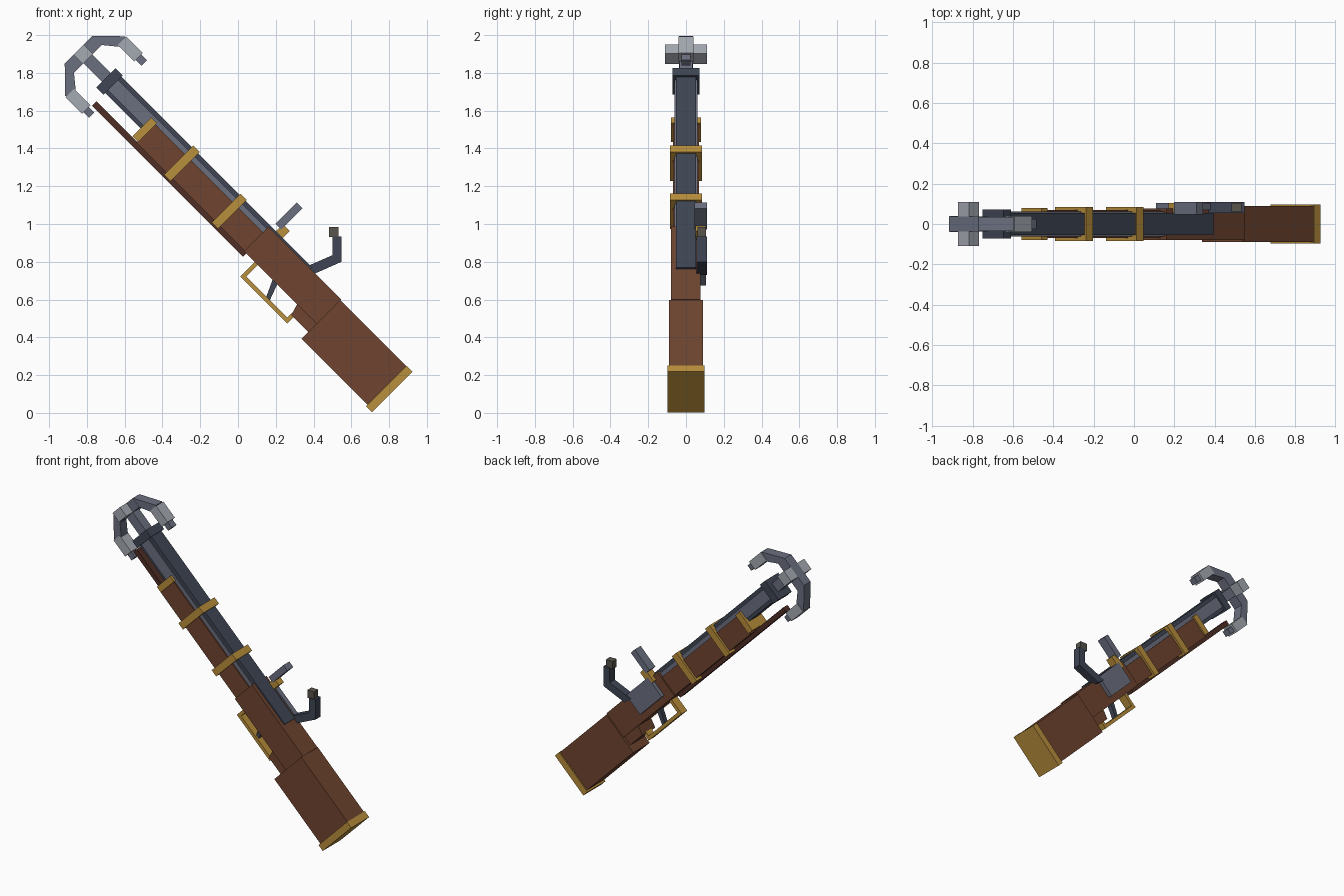
import bpy, bmesh

cube = bpy.data.objects.get("Cube")
if cube:
    bpy.data.objects.remove(cube, do_unlink=True)


def material(name, rgb):
    lin = [((c / 255 + 0.055) / 1.055) ** 2.4 for c in rgb] + [1.0]
    m = bpy.data.materials.new(name)
    m.use_nodes = True
    m.diffuse_color = lin
    m.node_tree.nodes["Principled BSDF"].inputs["Base Color"].default_value = lin
    return m


WOOD = material("brown wood", (110, 68, 47))
DARK_WOOD = material("dark wood", (78, 46, 37))
GOLD = material("brass", (184, 142, 60))
STEEL = material("steel", (107, 112, 128))
DARK = material("dark steel", (63, 69, 84))
LIGHT = material("light steel", (164, 169, 177))
KNOB = material("dark grey knob", (88, 84, 76))


def prism(name, pts, y0, y1, mat):
    """Extrude a profile of (x, z) points from y0 to y1."""
    bm = bmesh.new()
    face = bm.faces.new([bm.verts.new((x, y0, z)) for x, z in pts])
    ext = bmesh.ops.extrude_face_region(bm, geom=[face])["geom"]
    verts = [g for g in ext if isinstance(g, bmesh.types.BMVert)]
    bmesh.ops.translate(bm, verts=verts, vec=(0, y1 - y0, 0))
    bmesh.ops.recalc_face_normals(bm, faces=bm.faces)
    me = bpy.data.meshes.new(name)
    bm.to_mesh(me)
    bm.free()
    me.materials.append(mat)
    ob = bpy.data.objects.new(name, me)
    bpy.context.collection.objects.link(ob)
    return ob


def tilted(name, pts, y0, y1, mat):
    """Profile in gun space: d runs along the barrel, s across it, at 45 degrees."""
    return prism(name, [((s - d) / 2, (s + d) / 2) for d, s in pts], y0, y1, mat)


def block(name, d0, d1, s0, s1, y0, y1, mat):
    return tilted(name, [(d0, s0), (d1, s0), (d1, s1), (d0, s1)], y0, y1, mat)


# Wooden stock, wrist and fore-end
block("butt_plate", -0.706, -0.642, 0.712, 1.142, -0.097, 0.097, GOLD)
block("stock", -0.642, 0.055, 0.729, 1.138, -0.089, 0.089, WOOD)
block("receiver", 0.055, 0.825, 0.888, 1.148, -0.08, 0.078, WOOD)
tilted("grip_block", [(0.055, 0.80), (0.237, 0.80), (0.262, 0.89), (0.055, 0.89)],
       -0.07, 0.07, WOOD)
block("fore_end", 0.825, 1.97, 0.892, 1.09, -0.07, 0.07, WOOD)
block("ramrod", 0.80, 2.40, 0.854, 0.90, -0.025, 0.025, DARK_WOOD)

# Barrel: dark core with steel side strips, and a muzzle collar
block("barrel_core", 0.375, 2.42, 0.99, 1.162, -0.054, 0.054, DARK)
block("barrel_sides", 0.375, 2.41, 1.02, 1.128, -0.062, 0.062, STEEL)
block("muzzle_collar", 2.397, 2.473, 0.973, 1.177, -0.072, 0.072, DARK)

# Brass bands
for name, d0, d1, s0, s1, w in (("front_band", 1.962, 2.022, 0.905, 1.105, 0.08),
                                ("middle_band", 1.585, 1.652, 0.870, 1.178, 0.085),
                                ("rear_band", 1.080, 1.147, 0.868, 1.174, 0.085)):
    block(name, d0, d1, s0, s1, -w, w, GOLD)

# Grappling hook: shaft, cross-shaped hub and two folded prongs
AXIS = 1.079
block("hook_shaft", 2.46, 2.68, AXIS - 0.046, AXIS + 0.046, -0.034, 0.034, STEEL)
block("hook_hub", 2.67, 2.768, AXIS - 0.146, AXIS + 0.146, -0.036, 0.036, STEEL)
for side, y0, y1 in (("front", -0.11, -0.036), ("back", 0.036, 0.11)):
    block("hub_arm_" + side, 2.67, 2.768, AXIS - 0.055, AXIS + 0.055, y0, y1, LIGHT)

PRONG = (("prong_arm", [(2.768, 0.146), (2.590, 0.318), (2.565, 0.232), (2.67, 0.146)],
          0.035, STEEL),
         ("prong_claw", [(2.585, 0.231), (2.585, 0.321), (2.41, 0.321), (2.41, 0.231)],
          0.040, LIGHT),
         ("prong_point", [(2.41, 0.249), (2.41, 0.305), (2.35, 0.305), (2.35, 0.249)],
          0.025, STEEL))
for side, sign in (("upper", 1), ("lower", -1)):
    for name, pts, w, mat in PRONG:
        tilted(side + "_" + name, [(d, AXIS + sign * s) for d, s in pts], -w, w, mat)

# Trigger and brass guard
prism("trigger", [(0.20, 0.75), (0.235, 0.74), (0.168, 0.595), (0.146, 0.605)],
      -0.016, 0.016, DARK)
for name, d0, d1, s0, s1 in (("guard_bar", 0.212, 0.71, 0.734, 0.766),
                             ("guard_front", 0.678, 0.71, 0.766, 0.89),
                             ("guard_rear", 0.212, 0.244, 0.766, 0.81)):
    block(name, d0, d1, s0, s1, -0.03, 0.03, GOLD)

# Lock mechanism on the back side
block("lock_plate", 0.40, 0.73, 0.95, 1.16, 0.07, 0.105, STEEL)
block("striker_mount", 0.69, 0.76, 1.10, 1.238, 0.05, 0.105, GOLD)
block("striker", 0.742, 0.802, 1.20, 1.424, 0.046, 0.11, STEEL)

# Cranked handle
prism("handle_arm", [(0.34, 0.765), (0.50, 0.835), (0.548, 0.80), (0.39, 0.73)],
      0.055, 0.11, DARK)
prism("handle_post", [(0.50, 0.835), (0.50, 0.935), (0.548, 0.935), (0.548, 0.80)],
      0.055, 0.11, DARK)
prism("handle_knob", [(0.482, 0.93), (0.482, 0.983), (0.533, 0.983), (0.533, 0.93)],
      0.06, 0.105, KNOB)
